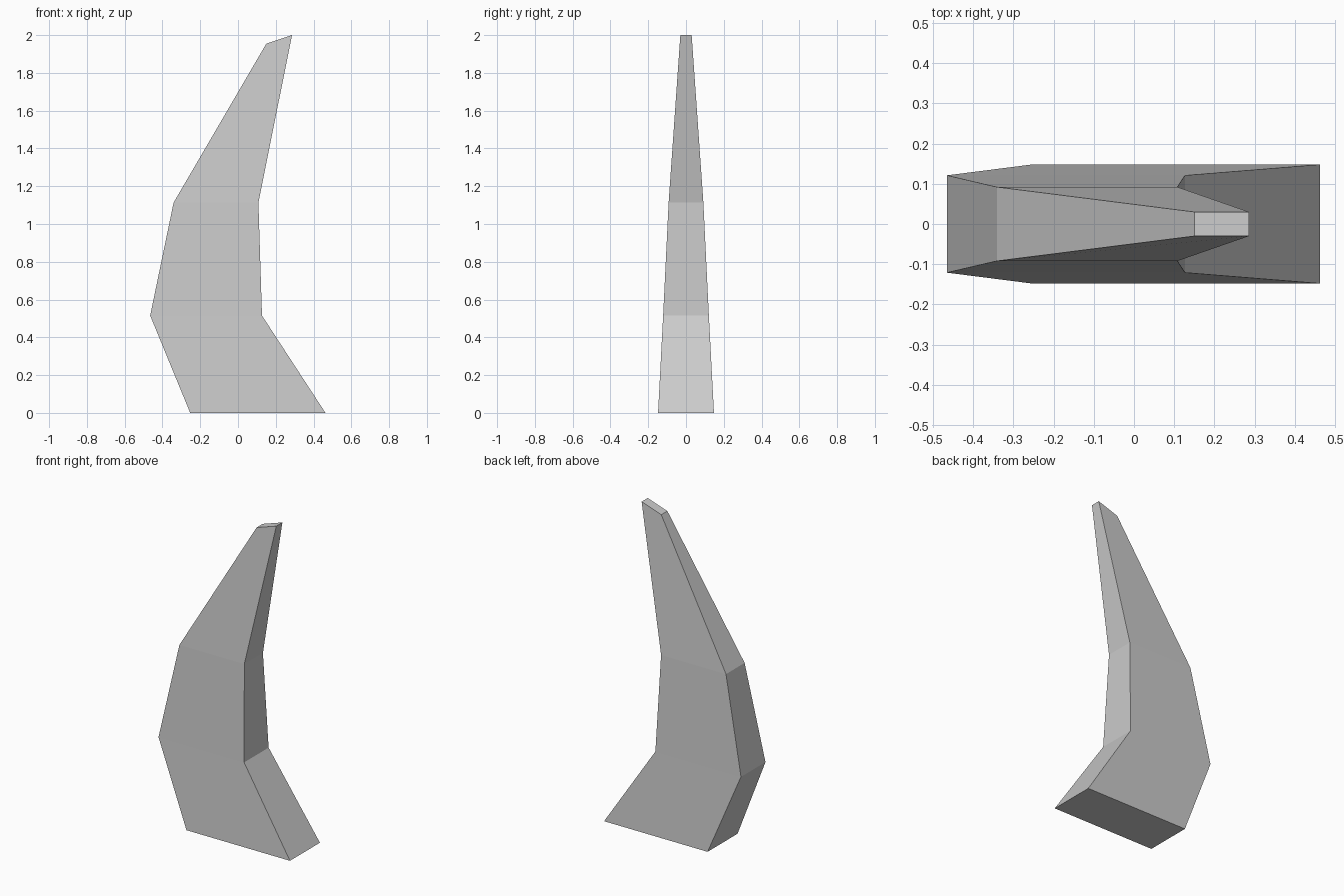
import bpy
import bmesh

if "Cube" in bpy.data.objects:
    bpy.data.objects.remove(bpy.data.objects["Cube"])

# Cross-sections, base to tip: left (x, z), right (x, z), half thickness in y
SECTIONS = [
    ((-0.253, 0.0), (0.463, 0.0), 0.148),
    ((-0.465, 0.515), (0.127, 0.515), 0.121),
    ((-0.341, 1.113), (0.108, 1.113), 0.092),
    ((0.150, 1.955), (0.286, 2.0), 0.030),
]


def loft(name, sections):
    """Skin rectangular cross-sections into a closed flat-shaded solid."""
    bm = bmesh.new()
    rings = []
    for (xl, zl), (xr, zr), h in sections:
        corners = [(xl, -h, zl), (xr, -h, zr), (xr, h, zr), (xl, h, zl)]
        rings.append([bm.verts.new(c) for c in corners])
    for low, high in zip(rings, rings[1:]):
        for i in range(4):
            j = (i + 1) % 4
            bm.faces.new((low[i], low[j], high[j], high[i]))
    bm.faces.new(rings[0][::-1])
    bm.faces.new(rings[-1])
    bmesh.ops.recalc_face_normals(bm, faces=bm.faces)
    mesh = bpy.data.meshes.new(name)
    bm.to_mesh(mesh)
    bm.free()
    obj = bpy.data.objects.new(name, mesh)
    bpy.context.collection.objects.link(obj)
    return obj


# Curved, tapering horn
loft("curved_horn", SECTIONS)
